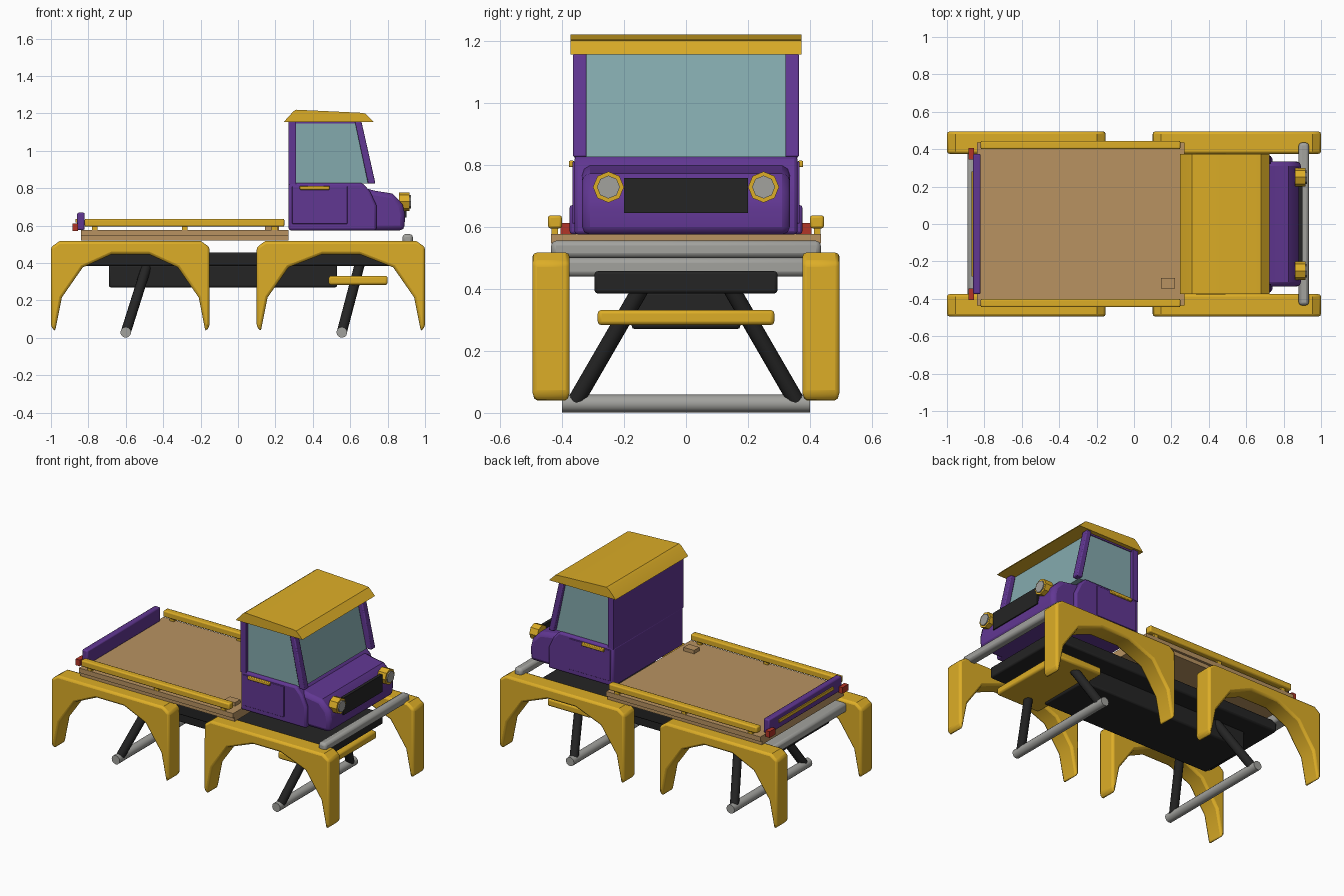
import bpy, bmesh, math
from mathutils import Vector

old = bpy.data.objects.get("Cube")
if old:
    bpy.data.objects.remove(old, do_unlink=True)


def material(name, r, g, b):
    m = bpy.data.materials.new(name)
    m.use_nodes = True
    m.diffuse_color = (r, g, b, 1)
    m.node_tree.nodes["Principled BSDF"].inputs["Base Color"].default_value = (r, g, b, 1)
    return m


yellow = material("yellow paint", .72, .42, .02)
purple = material("purple paint", .12, .038, .29)
tan = material("tan wood", .48, .29, .12)
grey = material("grey metal", .36, .36, .34)
black = material("black", .018, .018, .018)
glass = material("teal glass", .23, .40, .42)
red = material("red lamp", .45, .035, .02)


def finish(name, bm, mat, bevel=0, segments=2):
    bmesh.ops.recalc_face_normals(bm, faces=bm.faces)
    mesh = bpy.data.meshes.new(name)
    bm.to_mesh(mesh)
    bm.free()
    mesh.materials.append(mat)
    obj = bpy.data.objects.new(name, mesh)
    bpy.context.collection.objects.link(obj)
    if bevel:
        mod = obj.modifiers.new("bevel", 'BEVEL')
        mod.width, mod.segments = bevel, segments
        mod.limit_method, mod.angle_limit = 'ANGLE', math.radians(40)
    bpy.ops.object.select_all(action='DESELECT')
    obj.select_set(True)
    bpy.context.view_layer.objects.active = obj
    bpy.ops.object.shade_smooth_by_angle(angle=math.radians(35))
    return obj


def prism(name, profile, y0, y1, mat, bevel=0, segments=2):
    """Side profile in x and z, extruded along y."""
    bm = bmesh.new()
    face = bm.faces.new([bm.verts.new((x, y0, z)) for x, z in profile])
    side = bmesh.ops.extrude_face_region(bm, geom=[face])["geom"]
    bmesh.ops.translate(bm, vec=(0, y1 - y0, 0),
                        verts=[v for v in side if isinstance(v, bmesh.types.BMVert)])
    return finish(name, bm, mat, bevel, segments)


def box(name, x0, x1, y0, y1, z0, z1, mat, bevel=0):
    return prism(name, [(x0, z0), (x1, z0), (x1, z1), (x0, z1)], y0, y1, mat, bevel)


def rod(name, start, end, radius, mat, sides=12):
    a, b = Vector(start), Vector(end)
    bm = bmesh.new()
    bmesh.ops.create_cone(bm, cap_ends=True, segments=sides, radius1=radius,
                          radius2=radius, depth=(b - a).length)
    turn = (b - a).to_track_quat('Z', 'Y').to_matrix()
    bmesh.ops.rotate(bm, matrix=turn, verts=bm.verts)
    bmesh.ops.translate(bm, vec=(a + b) / 2, verts=bm.verts)
    return finish(name, bm, mat)


# Chassis
box("chassis_plate", -.83, .84, -.295, .295, .385, .457, black, .01)
box("chassis_core", -.69, .53, -.175, .175, .27, .39, black, .01)
box("skid_plate", .485, .80, -.285, .285, .283, .332, yellow, .012)
box("front_bumper", .88, .935, -.435, .435, .50, .555, grey, .016)
box("rear_bumper", -.89, -.80, -.43, .43, .44, .50, grey, .016)

# Axles and slanted struts
for end, x, lean in (("rear", -.6, .12), ("front", .555, .1)):
    rod(end + "_axle", (x, -.4, .03), (x, .4, .03), .029, grey)
    for side, s in (("left", 1), ("right", -1)):
        rod(f"{end}_{side}_strut", (x, s * .36, .03), (x + lean, s * .14, .41), .027, black)

# Arched fenders
for end, mid, half in (("rear", -.576, .424), ("front", .55, .45)):
    arch = [(half, .06), (half, .485), (half - .045, .517)]
    under = [(.1, .447), (half - .17, .377), (half - .058, .216), (half - .022, .035)]
    right_half = arch[::-1] + [(half - .022, .035)] + under[:3][::-1]
    profile = [(mid + x, z) for x, z in right_half]
    profile += [(mid - x, z) for x, z in right_half[::-1]]
    for side, y in (("left", .375), ("right", -.495)):
        prism(f"{end}_{side}_fender", profile, y, y + .12, yellow, .014)

# Flat bed
box("bed_frame", -.84, .27, -.42, .42, .52, .548, tan)
box("bed_floor", -.84, .27, -.435, .435, .546, .577, tan)
box("bed_hatch", .145, .22, -.345, -.29, .575, .60, tan)
box("tailgate", -.86, -.82, -.375, .375, .577, .67, purple, .008)
box("tailgate_strip", -.868, -.858, -.28, .28, .617, .637, yellow)
for side, s in (("left", 1), ("right", -1)):
    y0, y1 = sorted((s * .40, s * .445))
    box(side + "_bed_rail", -.82, .248, y0, y1, .595, .637, yellow, .008)
    for x in (-.78, -.3, .18):
        box(side + "_rail_post", x, x + .03, y0 + .012, y1 - .012, .575, .60, yellow)
    y0, y1 = sorted((s * .345, s * .405))
    box(side + "_tail_lamp", -.885, -.855, y0, y1, .572, .612, red)

# Cab body and hood
prism("cab_body", [(.27, .575), (.74, .575), (.74, .71), (.705, .785), (.665, .828), (.27, .828)],
      -.36, .36, purple, .012)
prism("hood", [(.65, .575), (.89, .575), (.893, .66), (.88, .715), (.825, .772), (.73, .787),
               (.65, .81)], -.335, .335, purple, .025)
box("cab_back_wall", .27, .31, -.36, .36, .82, 1.16, purple)
prism("cab_glass", [(.30, .825), (.70, .825), (.625, 1.157), (.30, 1.157)], -.34, .34, glass)
box("grille", .88, .9, -.2, .2, .645, .757, black)

for side, s in (("left", 1), ("right", -1)):
    def span(a, b):
        return sorted((s * a, s * b))
    # Pillars and window sills
    prism(side + "_front_pillar", [(.625, 1.157), (.695, .825), (.735, .825), (.66, 1.157)],
          *span(.32, .365), purple, .006)
    box(side + "_window_header", .30, .63, *span(.33, .345), 1.145, 1.16, purple)
    # Door and handle
    box(side + "_door", .29, .585, *span(.355, .366), .61, .81, purple, .003)
    box(side + "_door_handle", .33, .49, *span(.36, .378), .792, .813, yellow, .004)
    # Headlights
    y = s * .25
    rod(side + "_headlight_ring", (.86, y, .728), (.918, y, .728), .05, yellow, 8)
    rod(side + "_headlight_lens", (.90, y, .728), (.925, y, .728), .037, grey, 8)

# Roof
prism("roof", [(.245, 1.155), (.725, 1.155), (.715, 1.165), (.68, 1.20), (.65, 1.204),
               (.31, 1.22), (.295, 1.21)], -.373, .373, yellow)
